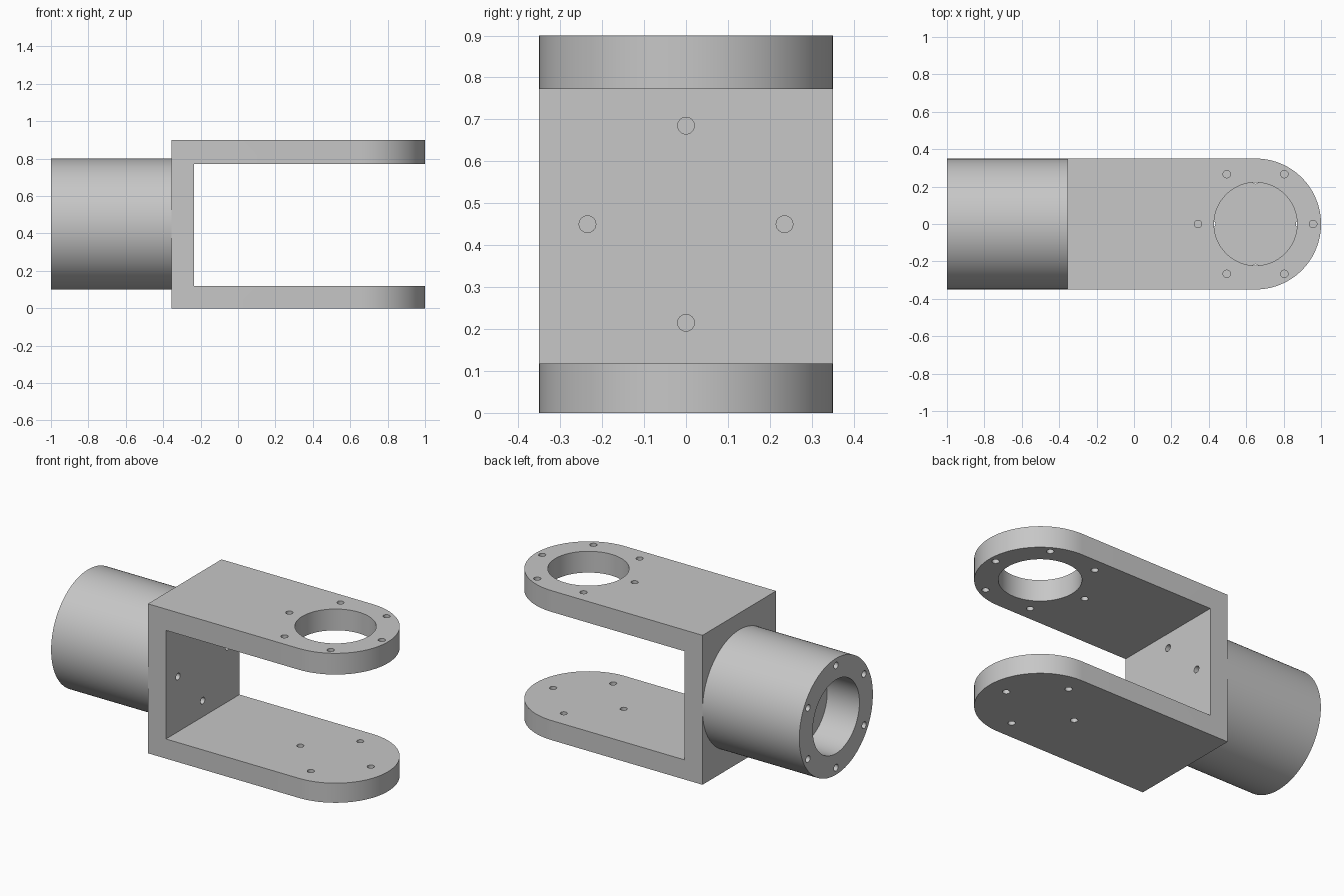
import bpy, bmesh
from math import cos, sin, pi, radians
from mathutils import Matrix, Vector

if "Cube" in bpy.data.objects:
    bpy.data.objects.remove(bpy.data.objects["Cube"], do_unlink=True)

# Main dimensions
HALF, HEIGHT, MID = 0.35, 0.9, 0.45
WEB_BACK, WEB_FRONT, EYE = -0.355, -0.235, 0.65
LOW, HIGH = 0.118, 0.772
BORE, BOLT, RING_WIDE, RING_TIGHT = 0.222, 0.02, 0.308, 0.235

metal = bpy.data.materials.new("machined_grey")
metal.use_nodes = True
grey = (0.57, 0.57, 0.57, 1)
metal.diffuse_color = grey
metal.node_tree.nodes["Principled BSDF"].inputs["Base Color"].default_value = grey


def to_object(name, bm):
    bmesh.ops.recalc_face_normals(bm, faces=bm.faces)
    mesh = bpy.data.meshes.new(name)
    bm.to_mesh(mesh)
    bm.free()
    mesh.materials.append(metal)
    obj = bpy.data.objects.new(name, mesh)
    bpy.context.collection.objects.link(obj)
    return obj


def add_rod(bm, start, end, radius, sides):
    """Capped cylinder between two points."""
    start, end = Vector(start), Vector(end)
    axis = end - start
    turn = axis.to_track_quat('Z', 'Y').to_matrix().to_4x4()
    bmesh.ops.create_cone(bm, cap_ends=True, segments=sides, radius1=radius,
                          radius2=radius, depth=axis.length,
                          matrix=Matrix.Translation((start + end) / 2) @ turn)


def cut(target, bm):
    """Subtract a mesh from the target and discard the cutter."""
    cutter = to_object("cutter", bm)
    cutter.hide_render = True
    mod = target.modifiers.new("cut", 'BOOLEAN')
    mod.operation, mod.solver, mod.object = 'DIFFERENCE', 'EXACT', cutter
    bpy.context.view_layer.objects.active = target
    bpy.ops.object.modifier_apply(modifier=mod.name)
    bpy.data.objects.remove(cutter, do_unlink=True)


def ring(count, radius, first=0.0):
    for i in range(count):
        a = first + 2 * pi * i / count
        yield radius * cos(a), radius * sin(a)


def smooth(obj):
    bpy.ops.object.select_all(action='DESELECT')
    obj.select_set(True)
    bpy.context.view_layer.objects.active = obj
    bpy.ops.object.shade_smooth_by_angle(angle=radians(30))


# Fork: round-ended plan extruded to full height
bm = bmesh.new()
STEPS = 48
plan = [(WEB_BACK, HALF), (WEB_BACK, -HALF)]
for i in range(STEPS + 1):
    a = -pi / 2 + pi * i / STEPS
    plan.append((EYE + HALF * cos(a), HALF * sin(a)))
base = bm.faces.new([bm.verts.new((x, y, 0)) for x, y in plan])
top = bmesh.ops.extrude_face_region(bm, geom=[base])["geom"]
bmesh.ops.translate(bm, vec=(0, 0, HEIGHT),
                    verts=[g for g in top if isinstance(g, bmesh.types.BMVert)])
fork = to_object("fork", bm)

# Slot between the two arms
bm = bmesh.new()
x_end = 1.2
size = Matrix.Diagonal((x_end - WEB_FRONT, 1, HIGH - LOW, 1))
place = Matrix.Translation(((x_end + WEB_FRONT) / 2, 0, (LOW + HIGH) / 2))
bmesh.ops.create_cube(bm, size=1, matrix=place @ size)
cut(fork, bm)

# Upper arm eye with six bolt holes, lower arm and web with four each
bm = bmesh.new()
add_rod(bm, (EYE, 0, HIGH - 0.05), (EYE, 0, 1), BORE, 96)
for x, y in ring(6, RING_WIDE):
    add_rod(bm, (EYE + x, y, HIGH - 0.05), (EYE + x, y, 1), BOLT, 24)
for x, y in ring(4, RING_TIGHT):
    add_rod(bm, (EYE + x, y, -0.05), (EYE + x, y, LOW + 0.05), BOLT, 24)
    add_rod(bm, (WEB_BACK - 0.05, x, MID + y),
            (WEB_FRONT + 0.05, x, MID + y), BOLT, 24)
cut(fork, bm)
smooth(fork)

# Round shank behind the web, with a blind bore and six blind bolt holes
bm = bmesh.new()
add_rod(bm, (-1, 0, MID), (WEB_BACK, 0, MID), HALF, 128)
shank = to_object("shank", bm)
bm = bmesh.new()
add_rod(bm, (-1.1, 0, MID), (-0.785, 0, MID), BORE, 96)
for y, z in ring(6, RING_WIDE, pi / 2):
    add_rod(bm, (-1.1, y, MID + z), (-0.87, y, MID + z), BOLT, 24)
cut(shank, bm)
smooth(shank)
